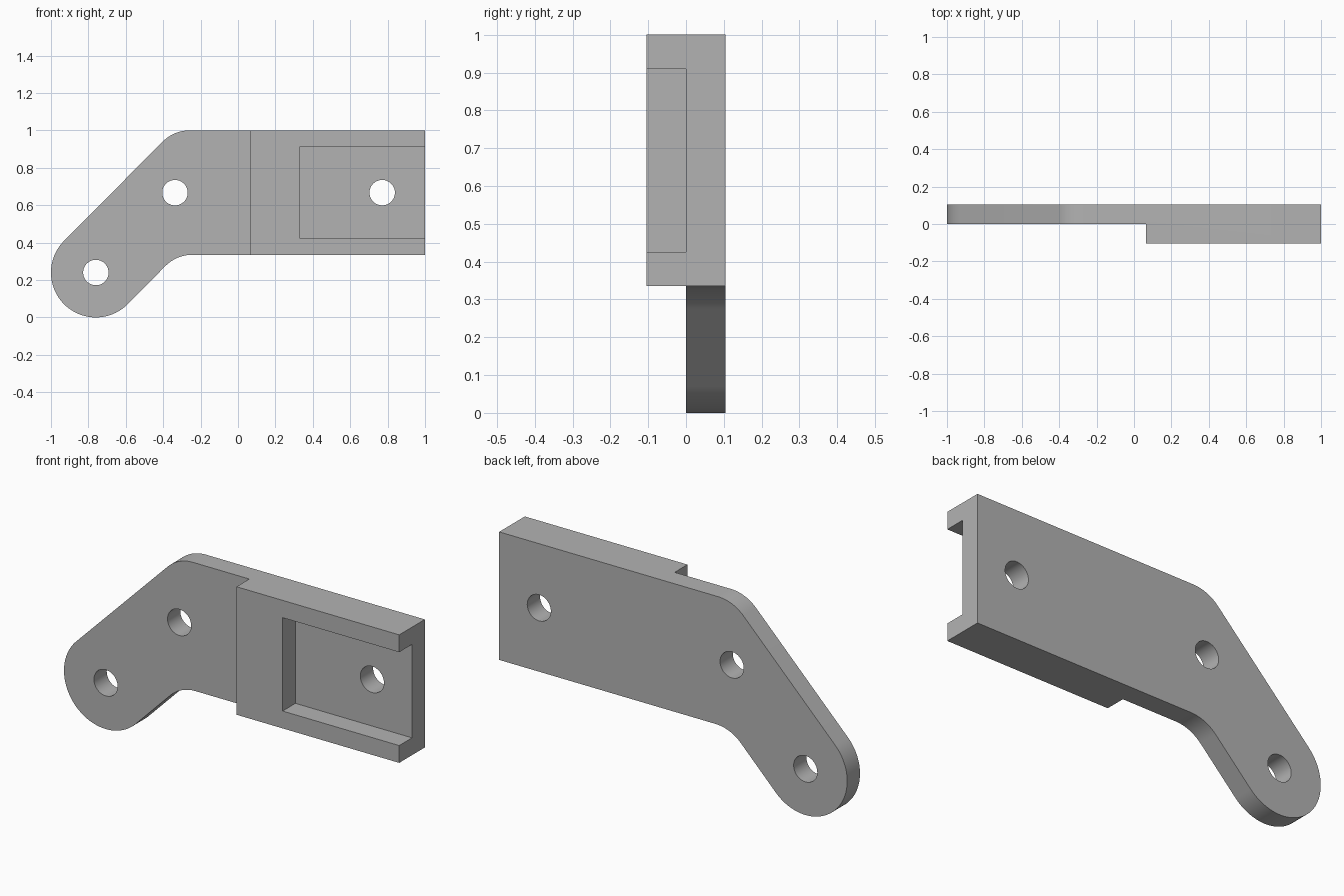
import bpy, bmesh
from math import sin, cos, radians

cube = bpy.data.objects.get("Cube")
if cube:
    bpy.data.objects.remove(cube, do_unlink=True)

HALF = 0.105          # half the full thickness
TOP, BOTTOM = 1.0, 0.335
PIVOT, END_R, BEND_R = (-0.76, 0.24), 0.24, 0.205

grey = bpy.data.materials.new("plain grey")
grey.use_nodes = True
grey.diffuse_color = (0.45, 0.45, 0.45, 1)
grey.node_tree.nodes["Principled BSDF"].inputs["Base Color"].default_value = grey.diffuse_color


def arc(centre, radius, start, end, steps):
    angles = [radians(start + (end - start) * i / steps) for i in range(steps + 1)]
    return [(centre[0] + radius * cos(a), centre[1] + radius * sin(a)) for a in angles]


def prism(name, outline, y0, y1):
    """Extrude an x-z outline from y0 to y1."""
    bm = bmesh.new()
    face = bm.faces.new([bm.verts.new((x, y0, z)) for x, z in outline])
    new = bmesh.ops.extrude_face_region(bm, geom=[face])["geom"]
    bmesh.ops.translate(bm, vec=(0, y1 - y0, 0),
                        verts=[v for v in new if isinstance(v, bmesh.types.BMVert)])
    bmesh.ops.recalc_face_normals(bm, faces=bm.faces)
    mesh = bpy.data.meshes.new(name)
    bm.to_mesh(mesh)
    bm.free()
    mesh.materials.append(grey)
    obj = bpy.data.objects.new(name, mesh)
    bpy.context.collection.objects.link(obj)
    return obj


def box(x0, x1, z0, z1):
    return [(x0, z0), (x1, z0), (x1, z1), (x0, z1)]


# Cranked outline: square right end, bent arm, round left end
outline = [(1, BOTTOM), (1, TOP)]
outline += arc((-0.258, TOP - BEND_R), BEND_R, 90, 135, 12)
outline += arc(PIVOT, END_R, 135, 315, 48)
outline += arc((-0.243, BOTTOM - BEND_R), BEND_R, 135, 90, 12)
bracket = prism("bracket", outline, -HALF, HALF)

# Step that thins the arm, open-ended pocket, and three through holes
cutters = [prism("arm_step_cutter", box(-1.2, 0.065, -0.2, 1.2), -0.3, 0),
           prism("pocket_cutter", box(0.33, 1.2, 0.425, 0.91), -0.3, 0)]
for name, centre in (("end", PIVOT), ("bend", (-0.337, 0.667)), ("pocket", (0.771, 0.667))):
    cutters.append(prism(name + "_hole_cutter", arc(centre, 0.068, 0, 352.5, 47), -0.3, 0.3))

bpy.context.view_layer.objects.active = bracket
for cutter in cutters:
    mod = bracket.modifiers.new(cutter.name, "BOOLEAN")
    mod.operation, mod.solver, mod.object = "DIFFERENCE", "EXACT", cutter
    bpy.ops.object.modifier_apply(modifier=mod.name)
    bpy.data.objects.remove(cutter, do_unlink=True)

bpy.ops.object.select_all(action="DESELECT")
bracket.select_set(True)
bpy.ops.object.shade_smooth_by_angle(angle=radians(30))
